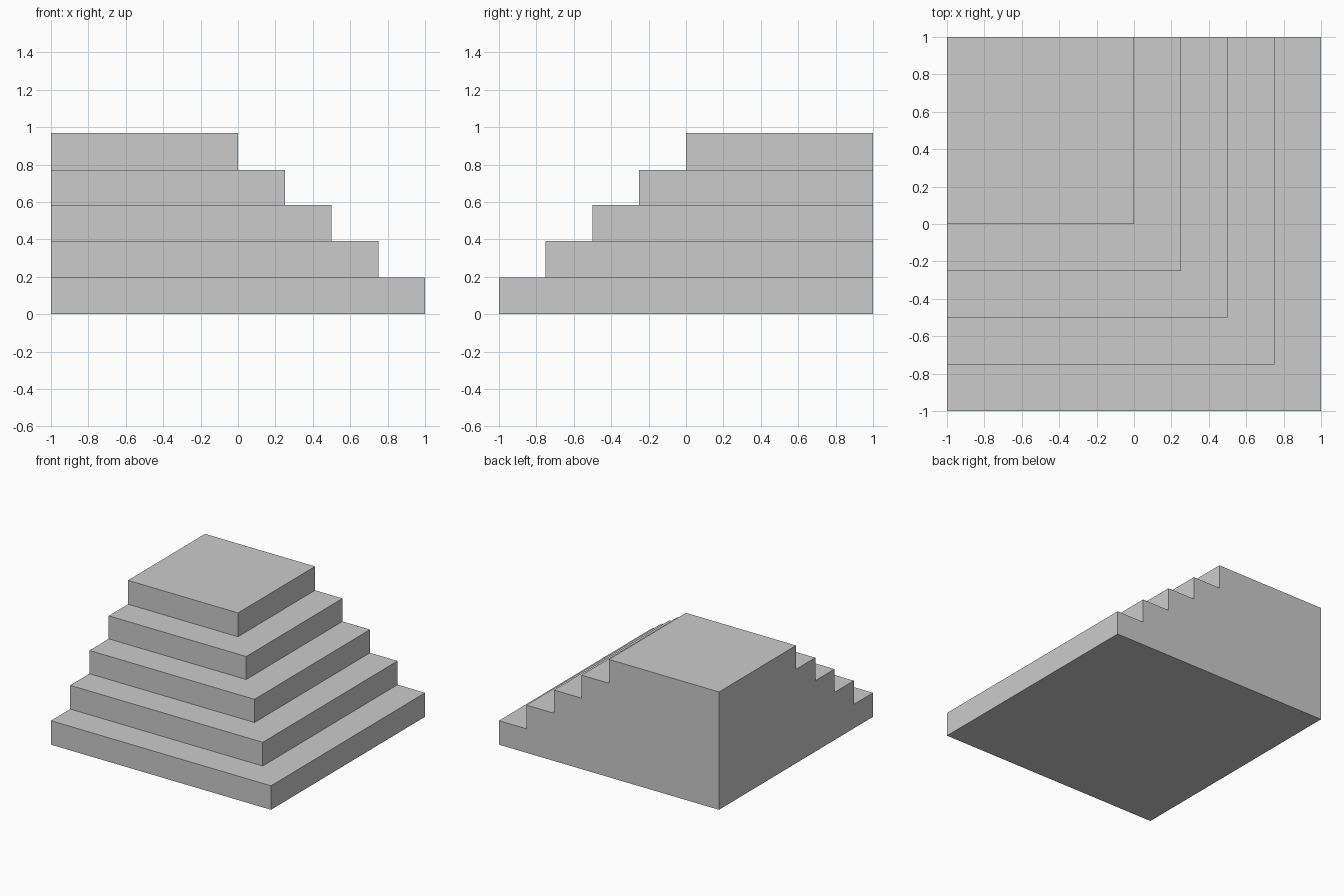
import bpy
import bmesh

if "Cube" in bpy.data.objects:
    bpy.data.objects.remove(bpy.data.objects["Cube"])

heights = [0.0, 0.197, 0.392, 0.583, 0.772, 0.968]
reach = [1.0, 0.75, 0.5, 0.25, 0.0]

# Stair profile: (distance from centre, height), riser then tread
profile = [(r, z) for i, r in enumerate(reach) for z in heights[i:i + 2]]

bm = bmesh.new()

# Each profile point becomes a line that turns the front right corner
rows = [[bm.verts.new(p) for p in ((-1, -r, z), (r, -r, z), (r, 1, z))]
        for r, z in profile]
base_corner = bm.verts.new((-1, 1, 0))
top_corner = bm.verts.new((-1, 1, heights[-1]))

# Risers and treads
for low, high in zip(rows, rows[1:]):
    for k in range(2):
        bm.faces.new((low[k], low[k + 1], high[k + 1], high[k]))

# Bottom, top platform, flat left wall and flat back wall
bm.faces.new(rows[0][::-1] + [base_corner])
bm.faces.new(rows[-1] + [top_corner])
bm.faces.new([row[0] for row in rows] + [top_corner, base_corner])
bm.faces.new([row[2] for row in rows] + [top_corner, base_corner])
bmesh.ops.recalc_face_normals(bm, faces=bm.faces[:])

mesh = bpy.data.meshes.new("corner_stairs")
bm.to_mesh(mesh)
bm.free()
bpy.context.collection.objects.link(bpy.data.objects.new("corner_stairs", mesh))
